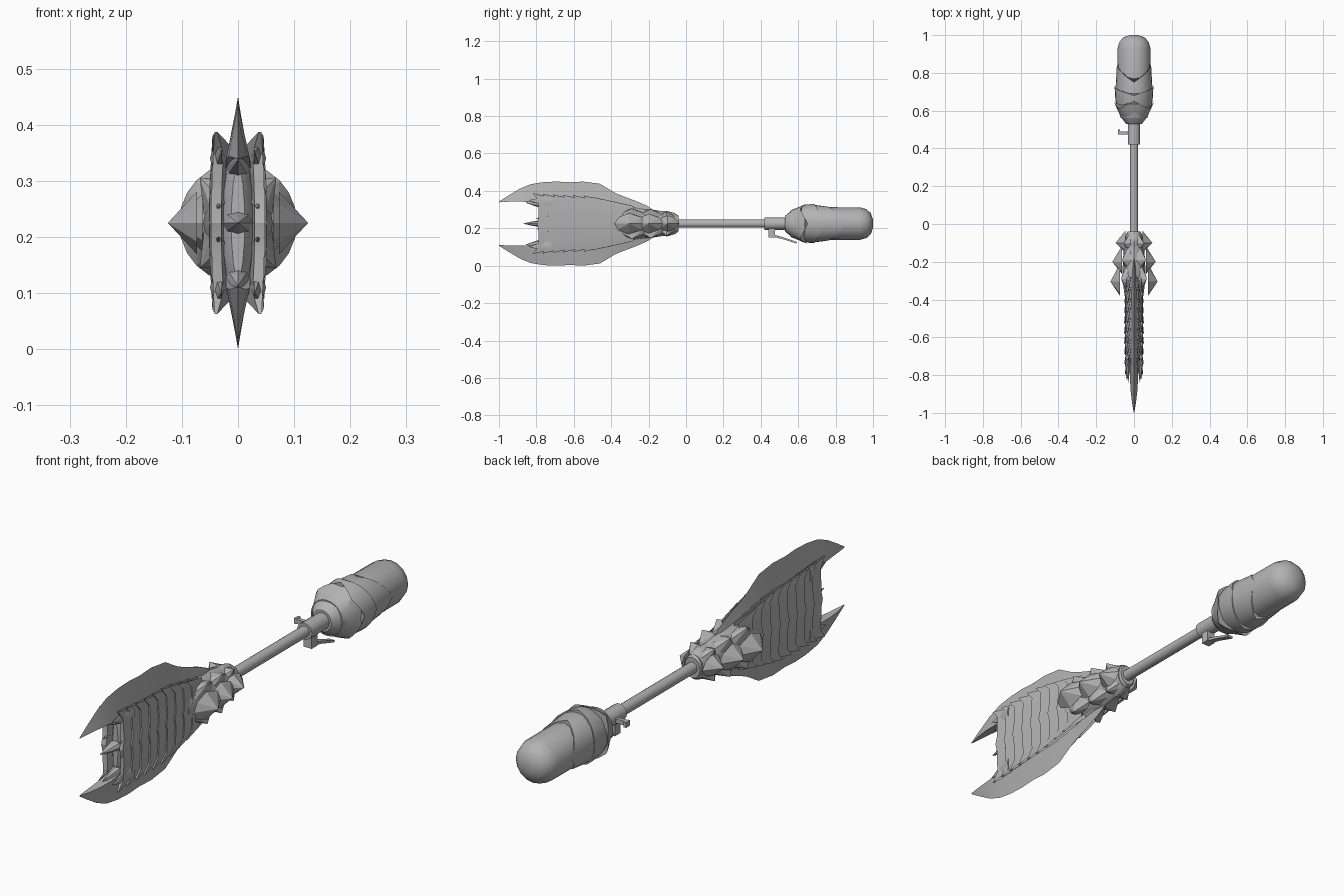
import bpy, bmesh, math
from mathutils import Vector

if "Cube" in bpy.data.objects:
    bpy.data.objects.remove(bpy.data.objects["Cube"])

C = 0.225  # height of the long axis
grey = bpy.data.materials.new("steel_grey")
grey.diffuse_color = (0.45, 0.45, 0.45, 1)
grey.use_nodes = True
grey.node_tree.nodes["Principled BSDF"].inputs["Base Color"].default_value = grey.diffuse_color


def finish(name, bm, smooth=35):
    bmesh.ops.recalc_face_normals(bm, faces=bm.faces)
    me = bpy.data.meshes.new(name)
    bm.to_mesh(me)
    bm.free()
    ob = bpy.data.objects.new(name, me)
    bpy.context.collection.objects.link(ob)
    me.materials.append(grey)
    if smooth:
        bpy.ops.object.select_all(action='DESELECT')
        ob.select_set(True)
        bpy.context.view_layer.objects.active = ob
        bpy.ops.object.shade_smooth_by_angle(angle=math.radians(smooth))
    return ob


def loft(bm, rings, caps=True, closed=True):
    vs = [[bm.verts.new(p) for p in r] for r in rings]
    n = len(vs[0])
    for a, b in zip(vs, vs[1:]):
        for i in range(n if closed else n - 1):
            j = (i + 1) % n
            bm.faces.new((a[i], a[j], b[j], b[i]))
    if caps:
        bm.faces.new(vs[0])
        bm.faces.new(vs[-1])


def ring(y, w, h, n, dy=lambda a: 0.0):
    angs = [2 * math.pi * i / n for i in range(n)]
    return [(w * math.cos(a), y + dy(a), C + h * math.sin(a)) for a in angs]


def turned(name, stations, n=16, smooth=35):
    bm = bmesh.new()
    loft(bm, [ring(y, w, h, n) for y, w, h in stations])
    return finish(name, bm, smooth)


def spike(bm, base, tip, rx, rz, n=6):
    # curved fang running forward from base to tip
    base, tip = Vector(base), Vector(tip)
    rings = []
    for t in (0, 0.35, 0.7, 1):
        c = base.lerp(tip, t)
        k = 1 - 0.97 * t ** 1.5
        rings.append([(c.x + rx * k * math.cos(2 * math.pi * i / n), c.y,
                       c.z + rz * k * math.sin(2 * math.pi * i / n)) for i in range(n)])
    loft(bm, rings)


def lerp_table(y, table):
    for (y0, *a), (y1, *b) in zip(table, table[1:]):
        if y1 <= y <= y0:
            t = (y0 - y) / (y0 - y1)
            return [p + (q - p) * t for p, q in zip(a, b)]
    return table[-1][1:] if y < table[-1][0] else table[0][1:]


# Shaft and its socket
turned("shaft", [(-0.20, 0.022, 0.022), (0.43, 0.022, 0.022)])
turned("shaft_socket", [(0.42, 0.033, 0.033), (0.56, 0.033, 0.033)])

# Rounded grip
turned("grip", [(0.56, 0.06, 0.06), (0.64, 0.085, 0.085), (0.72, 0.088, 0.088), (0.93, 0.087, 0.087),
                (0.965, 0.077, 0.077), (0.988, 0.056, 0.056), (1.0, 0.022, 0.022)], 16, 50)

# Overlapping sleeves with pointed rims
def sleeve(name, profile, amp, lobes):
    def point(a):
        return abs(((a * lobes / math.pi) % 2) - 1) * 2 - 1
    bm = bmesh.new()
    last = len(profile) - 1
    loft(bm, [ring(y, r, r * 1.02, 24, lambda a, k=i / last: amp * k * k * point(a))
              for i, (y, r) in enumerate(profile)])
    finish(name, bm)

sleeve("sleeve_inner", [(0.60, 0.085), (0.70, 0.098), (0.80, 0.090)], 0.05, 2)
sleeve("sleeve_middle", [(0.56, 0.070), (0.64, 0.098), (0.705, 0.103)], 0.025, 2)
sleeve("sleeve_outer", [(0.53, 0.042), (0.565, 0.070), (0.60, 0.090), (0.63, 0.105)], 0.02, 4)

# Trigger block, lever and side pin
def prism(name, pts, x0, x1):
    bm = bmesh.new()
    loft(bm, [[(x, y, z) for y, z in pts] for x in (x0, x1)])
    finish(name, bm, 0)

prism("trigger_block", [(0.44, 0.20), (0.475, 0.20), (0.475, 0.152), (0.44, 0.152)], -0.018, 0.018)
prism("trigger_lever", [(0.47, 0.166), (0.52, 0.152), (0.595, 0.126), (0.59, 0.119),
                        (0.515, 0.143), (0.47, 0.153)], -0.012, 0.012)
prism("side_pin", [(0.474, 0.215), (0.49, 0.215), (0.49, 0.232), (0.474, 0.232)], -0.084, -0.02)
prism("pin_hook", [(0.474, 0.213), (0.50, 0.213), (0.50, 0.234), (0.474, 0.234)], -0.085, -0.074)

# Two wedge blades above and below: y, outer edge, inner edge, half thickness
BLADE = [(-1.0, 0.118, 0.114, 0.001), (-0.95, 0.150, 0.117, 0.010), (-0.89, 0.186, 0.118, 0.017),
         (-0.83, 0.211, 0.115, 0.021), (-0.76, 0.222, 0.10, 0.022), (-0.69, 0.225, 0.09, 0.022),
         (-0.62, 0.221, 0.09, 0.022), (-0.55, 0.225, 0.08, 0.022), (-0.46, 0.213, 0.07, 0.022),
         (-0.38, 0.165, 0.06, 0.022), (-0.34, 0.148, 0.05, 0.022), (-0.27, 0.122, 0.04, 0.020),
         (-0.21, 0.096, 0.04, 0.016), (-0.17, 0.070, 0.03, 0.012)]
for side, name in ((1, "upper_blade"), (-1, "lower_blade")):
    bm = bmesh.new()
    loft(bm, [[(0, y, C + side * o), (w, y, C + side * i), (-w, y, C + side * i)]
              for y, o, i, w in BLADE])
    finish(name, bm, 25)

# Flat core of the head
turned("head_core", [(-0.20, 0.036, 0.075), (-0.36, 0.042, 0.105), (-0.5, 0.043, 0.125),
                     (-0.68, 0.038, 0.135), (-0.755, 0.028, 0.128), (-0.775, 0.012, 0.10)], 16)

# Overlapping side bands with forward teeth on both edges
HEAD = [(-0.28, 0.046, 0.088), (-0.36, 0.050, 0.108), (-0.5, 0.052, 0.138),
        (-0.65, 0.052, 0.142), (-0.78, 0.048, 0.150), (-0.83, 0.044, 0.155)]
ROWS = (-1, -0.82, -0.5, -0.2, 0, 0.2, 0.5, 0.82, 1)
bm = bmesh.new()
for s in (1, -1):
    for b in range(9):
        y0 = -0.29 - 0.054 * b
        w, h = lerp_table(y0 - 0.06, HEAD)
        outer, back, inner = [], [], []
        for t in ROWS:
            a = abs(t)
            x = w * (1 - 0.12 * a * a)
            tooth = 0.032 if a == 1 else (0.0 if a != 0 else 0.008)
            zf = C + t * (h + (0.012 if a == 1 else 0))
            yf = y0 - 0.066 - tooth
            back.append((s * (x - 0.008), y0 + 0.01, C + t * (h - 0.012)))
            outer.append((s * x, yf, zf))
            inner.append((s * (x - 0.018 * (1 if a < 1 else 0.3)), yf + 0.004, zf))
        inback = [(s * (abs(p[0]) - 0.02), p[1], p[2]) for p in back]
        loft(bm, [back, outer, inner, inback], caps=False, closed=False)
finish("side_bands", bm, 28)

# Front jaws: curved prongs at the corners, a central fang and small side teeth
bm = bmesh.new()
for v in (1, -1):
    spike(bm, (0, -0.71, C + v * 0.105), (0, -0.855, C + v * 0.112), 0.028, 0.034, 8)
    for s in (1, -1):
        spike(bm, (s * 0.036, -0.72, C + v * 0.115), (s * 0.030, -0.84, C + v * 0.125), 0.014, 0.03)
        spike(bm, (s * 0.030, -0.72, C + v * 0.045), (s * 0.036, -0.80, C + v * 0.026), 0.014, 0.018)
finish("jaw_prongs", bm, 40)
bm = bmesh.new()
spike(bm, (0, -0.71, C), (0, -0.87, C), 0.034, 0.026, 8)
finish("central_fang", bm, 40)

# Neck behind the head, with a collar round the shaft
turned("neck", [(-0.38, 0.050, 0.085), (-0.28, 0.062, 0.085), (-0.18, 0.058, 0.075),
                (-0.10, 0.050, 0.062), (-0.05, 0.042, 0.050)], 12)
turned("neck_collar", [(-0.13, 0.036, 0.066), (-0.10, 0.042, 0.068), (-0.06, 0.040, 0.056),
                       (-0.04, 0.034, 0.042)], 12)

# Ridged scales in three rows on each side of the neck
def scale(bm, s, y, ang, rx, rz, length, width):
    n = Vector((s * math.cos(ang), 0, math.sin(ang)))
    t = Vector((-s * math.sin(ang), 0, math.cos(ang)))
    tip = Vector((s * rx * math.cos(ang), y, C + rz * math.sin(ang)))
    base = tip - n * 0.052
    f = Vector((0, 1, 0))
    outline = [(-0.55, 0), (-0.42, 0.6), (0.0, 1.0), (0.5, 0.6), (0.7, 0),
               (0.5, -0.6), (0.0, -1.0), (-0.42, -0.6)]
    rim = [bm.verts.new(base + f * (u * length) + t * (v * width)) for u, v in outline]
    top = bm.verts.new(tip)
    for i in range(8):
        bm.faces.new((rim[i], rim[(i + 1) % 8], top))
    bm.faces.new(rim)

bm = bmesh.new()
for s in (1, -1):
    for y, r, l, w in ((-0.305, 0.125, 0.14, 0.056), (-0.20, 0.115, 0.12, 0.052), (-0.10, 0.098, 0.09, 0.045)):
        scale(bm, s, y, 0, r, r, l, w)
    for v in (1, -1):
        for y, r, h, l in ((-0.29, 0.096, 0.115, 0.13), (-0.19, 0.088, 0.110, 0.115), (-0.105, 0.076, 0.092, 0.09)):
            scale(bm, s, y, v * 0.78, r, h, l, 0.042)
finish("neck_scales", bm, 20)
